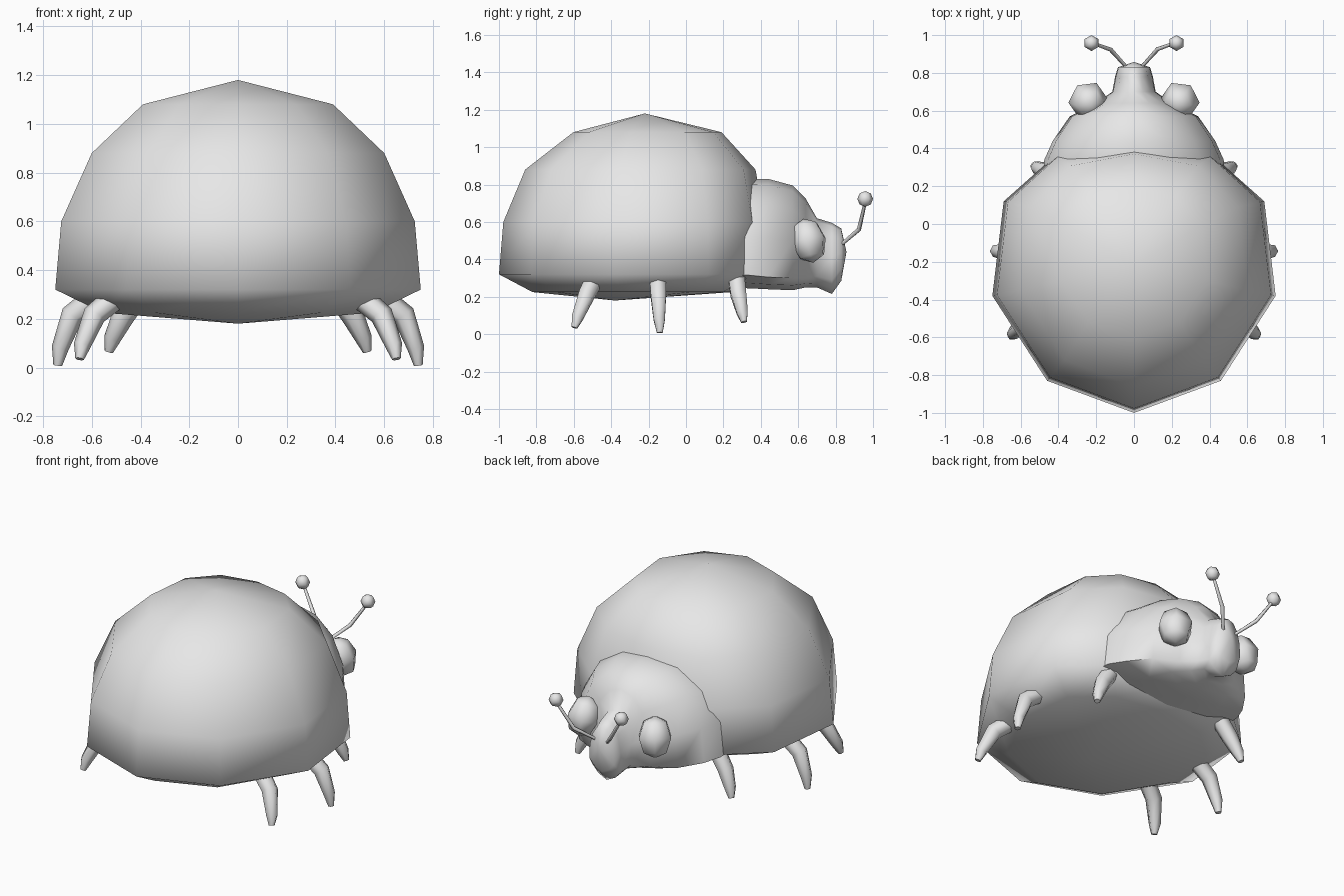
import bpy, bmesh, math
from mathutils import Vector, Matrix

cube = bpy.data.objects.get("Cube")
if cube:
    bpy.data.objects.remove(cube)

grey = bpy.data.materials.new("plain grey")
grey.use_nodes = True
grey.diffuse_color = (0.8, 0.8, 0.8, 1)
grey.node_tree.nodes["Principled BSDF"].inputs["Base Color"].default_value = (0.8, 0.8, 0.8, 1)


def finish(name, bm, angle=75):
    bmesh.ops.recalc_face_normals(bm, faces=bm.faces)
    mesh = bpy.data.meshes.new(name)
    bm.to_mesh(mesh)
    bm.free()
    mesh.materials.append(grey)
    obj = bpy.data.objects.new(name, mesh)
    bpy.context.collection.objects.link(obj)
    bpy.ops.object.select_all(action='DESELECT')
    obj.select_set(True)
    bpy.context.view_layer.objects.active = obj
    bpy.ops.object.shade_smooth_by_angle(angle=math.radians(angle))
    return obj


def loft(name, rings, start=None, end=None, angle=75):
    """Skin closed rings of equal count; optional tip points close the ends."""
    bm = bmesh.new()
    loops = [[bm.verts.new(p) for p in ring] for ring in rings]
    n = len(loops[0])
    for a, b in zip(loops, loops[1:]):
        for i in range(n):
            j = (i + 1) % n
            bm.faces.new((a[i], a[j], b[j], b[i]))
    for loop, tip in ((loops[0], start), (loops[-1], end)):
        if tip is None:
            bm.faces.new(loop)
        else:
            t = bm.verts.new(tip)
            for i in range(n):
                bm.faces.new((loop[i], loop[(i + 1) % n], t))
    return finish(name, bm, angle)


def mirrored(half):
    """Close a half outline running from one centre point to the other."""
    return half + [(-x, *rest) for x, *rest in reversed(half[1:-1])]


def tube(name, path, radii, sides=6):
    pts = [Vector(p) for p in path]
    rings = []
    for i, p in enumerate(pts):
        d = (pts[min(i + 1, len(pts) - 1)] - pts[max(i - 1, 0)]).normalized()
        u = d.cross(Vector((0, 1, 0))).normalized()
        v = d.cross(u)
        rings.append([p + radii[i] * (u * math.cos(t) + v * math.sin(t))
                      for t in (math.tau * k / sides for k in range(sides))])
    return loft(name, rings)


def ball(name, centre, size, segments, rings, turn):
    bm = bmesh.new()
    bmesh.ops.create_uvsphere(bm, u_segments=segments, v_segments=rings, radius=1)
    bm.transform(Matrix.Translation(centre) @ turn @ Matrix.Diagonal((*size, 1)))
    return finish(name, bm)


# Domed shell with a shallow belly, ten sided
outline = mirrored([(0, -.78), (.46, -.61), (.75, -.16), (.69, .34), (.42, .58), (0, .65)])
cy = -.22


def shell_ring(z, sx, back, front):
    return [(x * sx, cy + y * (back if y < 0 else front), z) for x, y in outline]


loft("shell", [
    shell_ring(.225, .74, .77, .72),
    shell_ring(.32, 1, 1, 1),
    shell_ring(.60, .967, .97, .99),
    shell_ring(.88, .80, .82, .91),
    shell_ring(1.08, .52, .49, .63),
], start=(0, -.38, .18), end=(0, cy, 1.18))


# Head: arched sections tapering to a narrow snout
def head_ring(y, w, top, edge, bottom):
    h = top - edge
    return [(x, y, z) for x, z in mirrored([
        (0, bottom), (w * .6, bottom + (edge - bottom) * .4), (w, edge),
        (w * .96, edge + h * .4), (w * .74, edge + h * .74),
        (w * .4, edge + h * .94), (0, top)])]


loft("head", [
    head_ring(.20, .48, .80, .32, .25),
    head_ring(.34, .475, .83, .315, .245),
    head_ring(.44, .43, .83, .305, .24),
    head_ring(.57, .34, .795, .30, .235),
    head_ring(.64, .20, .725, .30, .25),
    head_ring(.70, .115, .62, .31, .25),
    head_ring(.78, .10, .595, .29, .215),
    head_ring(.83, .085, .565, .35, .285),
], end=(0, .858, .44))

# Paired parts
legs = {
    "front": [(.41, .27, .30), (.47, .28, .215), (.515, .30, .12), (.53, .31, .065)],
    "middle": [(.57, -.15, .30), (.68, -.148, .215), (.73, -.143, .08), (.74, -.14, .008)],
    "rear": [(.50, -.49, .29), (.59, -.53, .215), (.64, -.58, .09), (.65, -.597, .035)],
}
for side, s in (("left", 1), ("right", -1)):
    for place, path in legs.items():
        tube(f"{place}_leg_{side}", [(s * x, y, z) for x, y, z in path],
             (.05, .048, .035, .018))
    turn = Matrix.Rotation(math.radians(-35 * s), 4, 'Z') @ Matrix.Rotation(math.radians(15), 4, 'X')
    ball(f"eye_{side}", (s * .245, .655, .50), (.105, .10, .122), 6, 4, turn)
    tube(f"antenna_{side}",
         [(s * .03, .82, .47), (s * .125, .925, .56), (s * .215, .957, .70)],
         (.009, .012, .009), 5)
    ball(f"antenna_tip_{side}", (s * .225, .958, .723), (.042, .042, .042), 6, 4, Matrix())
